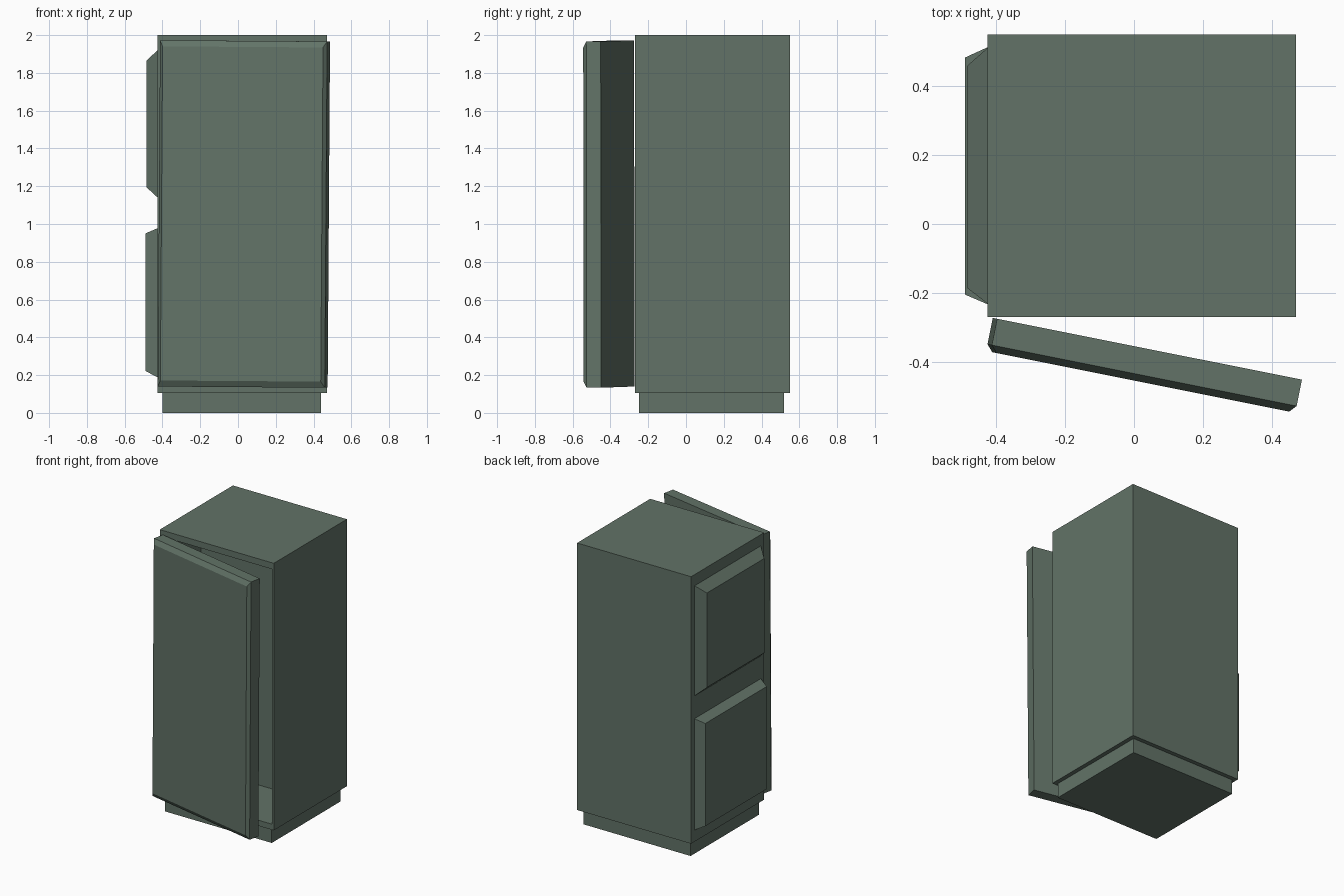
import bpy, bmesh, math
from mathutils import Matrix, Vector

if "Cube" in bpy.data.objects:
    bpy.data.objects.remove(bpy.data.objects["Cube"])

paint = bpy.data.materials.new("grey green paint")
paint.diffuse_color = (0.122, 0.171, 0.136, 1)
paint.use_nodes = True
paint.node_tree.nodes["Principled BSDF"].inputs["Base Color"].default_value = paint.diffuse_color


def loft(name, rings, place):
    """Join rectangles (depth, u0, u1, v0, v1) in order and cap both ends."""
    bm = bmesh.new()
    loops = []
    for d, u0, u1, v0, v1 in rings:
        corners = [(u0, v0), (u1, v0), (u1, v1), (u0, v1)]
        loops.append([bm.verts.new(place(u, v, d)) for u, v in corners])
    for a, b in zip(loops, loops[1:]):
        for i in range(4):
            j = (i + 1) % 4
            bm.faces.new((a[i], a[j], b[j], b[i]))
    bm.faces.new(loops[0])
    bm.faces.new(loops[-1])
    bmesh.ops.recalc_face_normals(bm, faces=bm.faces)
    mesh = bpy.data.meshes.new(name)
    bm.to_mesh(mesh)
    bm.free()
    mesh.materials.append(paint)
    obj = bpy.data.objects.new(name, mesh)
    bpy.context.collection.objects.link(obj)
    return obj


def along_y(u, v, d):
    return Vector((u, d, v))


def along_x(u, v, d):
    return Vector((d, u, v))


# Cabinet shell with a recess open to the front
loft("cabinet_body", [
    (0.55, -0.425, 0.47, 0.105, 2.0),
    (-0.27, -0.425, 0.47, 0.105, 2.0),
    (-0.27, -0.41, 0.455, 0.145, 1.955),
    (0.17, -0.41, 0.455, 0.145, 1.955)], along_y)

# Set-back plinth
loft("plinth", [(0.52, -0.40, 0.44, 0, 0.11),
                (-0.25, -0.40, 0.44, 0, 0.11)], along_y)

# Raised panels on the left side
loft("upper_side_panel", [(-0.42, -0.235, 0.515, 1.135, 1.925),
                          (-0.485, -0.185, 0.458, 1.195, 1.865)], along_x)
loft("lower_side_panel", [(-0.42, -0.235, 0.515, 0.185, 0.98),
                          (-0.49, -0.205, 0.483, 0.222, 0.95)], along_x)

# Door, ajar and sagging slightly, with a bevelled front
W, H = 0.451, 0.9165
door = loft("door", [
    (0, -W, W, -H, H),
    (-0.078, -W, W, -H, H),
    (-0.098, -W + 0.018, W - 0.018, -H + 0.032, H - 0.032)], along_y)
door.matrix_world = (Matrix.Translation((0.0387, -0.362, 1.053))
                     @ Matrix.Rotation(math.radians(-11.3), 4, 'Z')
                     @ Matrix.Rotation(math.radians(0.4), 4, 'Y'))
